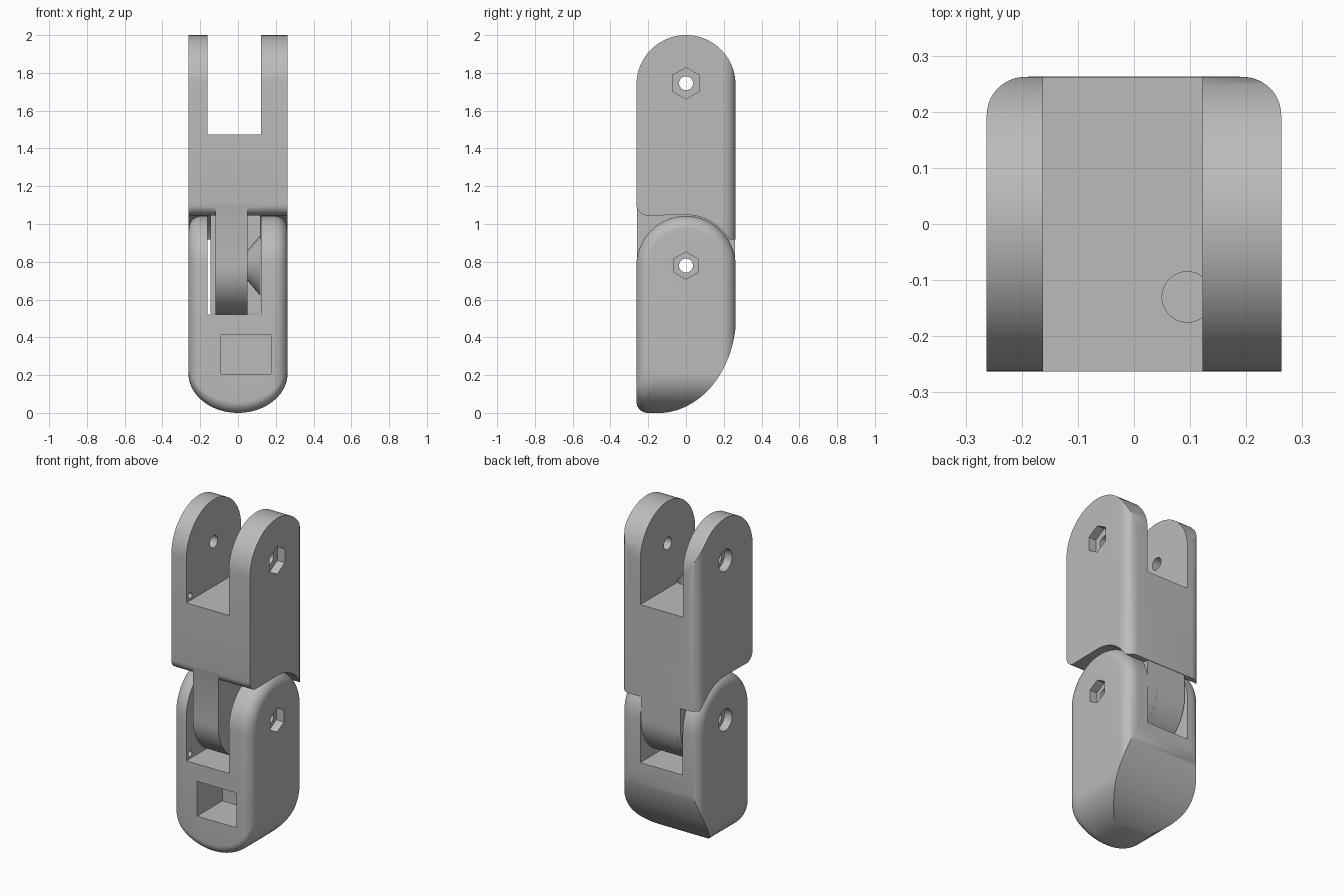
import bpy, bmesh
from math import sin, cos, pi, sqrt, radians

if "Cube" in bpy.data.objects:
    bpy.data.objects.remove(bpy.data.objects["Cube"], do_unlink=True)

grey = bpy.data.materials.new("plain_grey")
grey.use_nodes = True
grey.diffuse_color = (0.5, 0.5, 0.5, 1)
grey.node_tree.nodes["Principled BSDF"].inputs["Base Color"].default_value = (0.5, 0.5, 0.5, 1)

W = 0.2625          # half width and end radius
LOW, HIGH = 0.78, 1.745   # heights of the two joint axes
SLOT = (-0.162, 0.122)


def loft(name, slices):
    """Closed skin through rings of 3D points, with flat ends."""
    bm = bmesh.new()
    rings = [[bm.verts.new(p) for p in s] for s in slices]
    n = len(rings[0])
    for a, b in zip(rings, rings[1:]):
        for i in range(n):
            j = (i + 1) % n
            bm.faces.new((a[i], a[j], b[j], b[i]))
    bm.faces.new(rings[0][::-1])
    bm.faces.new(rings[-1])
    bmesh.ops.recalc_face_normals(bm, faces=bm.faces)
    mesh = bpy.data.meshes.new(name)
    bm.to_mesh(mesh)
    bm.free()
    mesh.materials.append(grey)
    obj = bpy.data.objects.new(name, mesh)
    bpy.context.collection.objects.link(obj)
    return obj


def prism(name, pts, axis, a, b):
    """Extrude a 2D outline along an axis from a to b."""
    place = {"x": lambda p, t: (t, p[0], p[1]),
             "y": lambda p, t: (p[0], t, p[1]),
             "z": lambda p, t: (p[0], p[1], t)}[axis]
    return loft(name, [[place(p, t) for p in pts] for t in (a, b)])


def arc(cx, cy, r, start, end, n=24, ry=None):
    ry = r if ry is None else ry
    angles = [radians(start + (end - start) * i / n) for i in range(n + 1)]
    return [(cx + r * cos(t), cy + ry * sin(t)) for t in angles]


def ring(cx, cy, r, n=32, start=0):
    return arc(cx, cy, r, start, start + 360, n)[:-1]


def box(name, x, y, z):
    return prism(name, [(x[0], z[0]), (x[1], z[0]), (x[1], z[1]), (x[0], z[1])], "y", *y)


def combine(obj, tool, operation="DIFFERENCE"):
    tool.hide_render = True
    mod = obj.modifiers.new("cut", "BOOLEAN")
    mod.operation = operation
    mod.solver = "EXACT"
    mod.object = tool
    bpy.context.view_layer.objects.active = obj
    bpy.ops.object.modifier_apply(modifier=mod.name)
    bpy.data.objects.remove(tool, do_unlink=True)


def pin_joint(obj, z, hex_radius):
    """Through hole, hexagonal nut pocket and round head pocket."""
    combine(obj, prism("pin_hole", ring(0, z, 0.037), "x", -0.5, 0.5))
    combine(obj, prism("nut_pocket", ring(0, z, hex_radius, 6, 90), "x", W - 0.05, 0.5))
    combine(obj, prism("head_pocket", ring(0, z, 0.065), "x", -0.5, -W + 0.05))


def cord_holes(obj, floor):
    """Blind holes in the slot floor and in the inner wall beside it."""
    combine(obj, prism("cord_hole", ring(0.095, -0.13, 0.045), "z", floor - 0.12, floor + 0.02))
    combine(obj, prism("wall_hole", ring(-0.225, floor + 0.03, 0.018, 16), "x", -0.21, -0.14))


# Fingertip segment: slices across the width, with rounded sides and bottom
slices = []
fillet, corner, steps = 0.07, 0.06, 40
for k in range(steps + 1):
    x = -W * cos(pi * k / steps)
    depth = W - abs(x)
    inset = fillet - sqrt(max(0, fillet**2 - (fillet - depth)**2)) if depth < fillet else 0
    r = W - inset
    base = 0.21 * (1 - sqrt(max(0, 1 - (x / W)**2)))
    outline = arc(0, LOW, r, 0, 180, 32) + arc(corner - r, base + corner, corner, 180, 270, 8)
    outline.append((r, base))
    slices.append([(x, y, z) for y, z in outline])
tip = loft("fingertip_segment", slices)

# Curved pad at the back of the tip
pad = [(-0.5, 1.3), (-0.5, -0.001)] + arc(-0.15, 0.52, 0.416, -90, 0, 28, 0.521)
pad += [(0.4, 0.6), (0.4, 1.3)]
combine(tip, prism("pad_shape", pad, "x", -0.5, 0.5), "INTERSECT")
combine(tip, box("tip_slot", SLOT, (-0.5, 0.5), (0.52, 1.3)))
combine(tip, box("front_pocket", (-0.09, 0.175), (-0.5, -0.02), (0.205, 0.415)))
pin_joint(tip, LOW, 0.072)
cord_holes(tip, 0.52)

# Middle segment: side outline with a hollow that clears the tip's round top
side = arc(0, 2 - W, W, 0, 180, 40)
side += arc(-W + 0.06, 1.105, 0.06, 180, 270, 8)
side += arc(0, LOW, 0.268, 90, 31, 20) + [(W, 0.918)]
middle = prism("middle_segment", side, "x", -0.4, 0.4)
plan = [(-W, -0.5), (W, -0.5)]
plan += arc(W - 0.068, W - 0.0685, 0.068, 0, 90, 10)
plan += arc(-W + 0.068, W - 0.0685, 0.068, 90, 180, 10)
combine(middle, prism("plan_shape", plan, "z", 0.5, 2.5), "INTERSECT")
combine(middle, box("middle_slot", SLOT, (-0.5, 0.5), (1.475, 2.3)))
pin_joint(middle, HIGH, 0.083)
cord_holes(middle, 1.475)

# Hinge tongue: narrow in front, wider at the back, with a conical boss
tongue_outline = arc(0, LOW, 0.259, 180, 360, 40) + [(0.259, 1.25), (-0.259, 1.25)]
tongue = prism("hinge_tongue", tongue_outline, "x", -0.12, 0.05)
wide_outline = arc(0, LOW, 0.2585, 280, 360, 20) + [(0.2585, 1.24), (0.045, 1.24)]
combine(tongue, prism("wide_back", wide_outline, "x", -0.145, 0.119), "UNION")
boss = [[(x, y, z) for y, z in ring(0, LOW, r)] for x, r in ((0.03, 0.055), (0.118, 0.16))]
combine(tongue, loft("boss", boss), "UNION")
combine(tongue, prism("tongue_hole", ring(0, LOW, 0.037), "x", -0.5, 0.5))
combine(middle, tongue, "UNION")

# Smooth the rounded surfaces, keep the machined edges sharp
bpy.ops.object.select_all(action="DESELECT")
for obj in (tip, middle):
    obj.select_set(True)
bpy.context.view_layer.objects.active = tip
bpy.ops.object.shade_smooth_by_angle(angle=radians(30))
